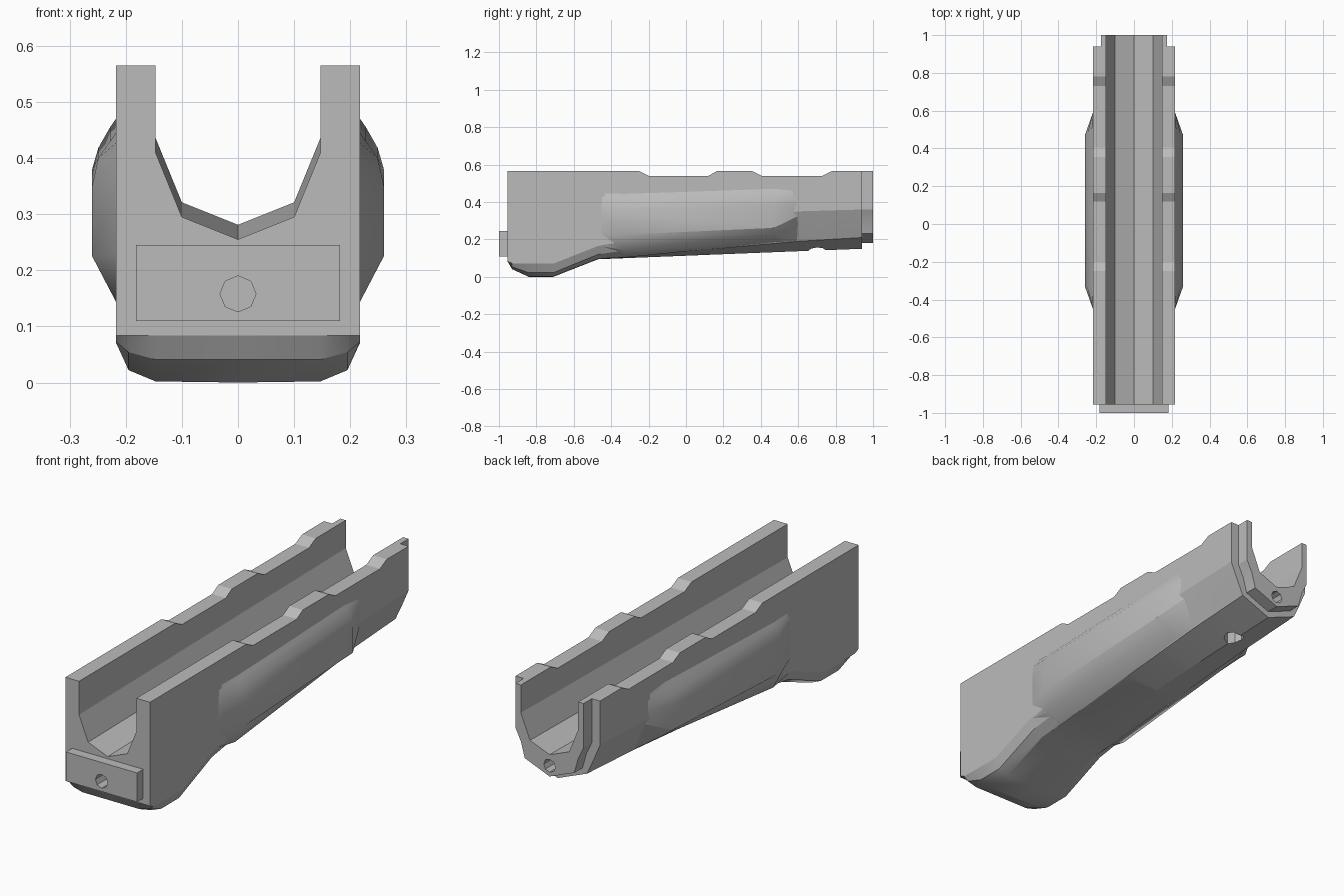
import bpy, bmesh, math
from mathutils import Matrix

if "Cube" in bpy.data.objects:
    bpy.data.objects.remove(bpy.data.objects["Cube"])

grey = bpy.data.materials.new("mid grey")
grey.diffuse_color = (0.5, 0.5, 0.5, 1)
grey.use_nodes = True
grey.node_tree.nodes["Principled BSDF"].inputs["Base Color"].default_value = grey.diffuse_color


def lerp_at(table, y):
    """Interpolate rows (y, v1, v2, ...) at y."""
    for a, b in zip(table, table[1:]):
        if y <= b[0]:
            t = (y - a[0]) / (b[0] - a[0])
            return [p + (q - p) * t for p, q in zip(a[1:], b[1:])]
    return table[-1][1:]


def loft(name, rings):
    """Skin closed rings of points and cap both ends."""
    bm = bmesh.new()
    rows = [[bm.verts.new(p) for p in r] for r in rings]
    n = len(rows[0])
    for a, b in zip(rows, rows[1:]):
        for i in range(n):
            j = (i + 1) % n
            bm.faces.new((a[i], a[j], b[j], b[i]))
    bm.faces.new(rows[0][::-1])
    bm.faces.new(rows[-1])
    bmesh.ops.remove_doubles(bm, verts=bm.verts, dist=1e-5)
    bmesh.ops.recalc_face_normals(bm, faces=bm.faces)
    return finish(name, bm)


def finish(name, bm):
    me = bpy.data.meshes.new(name)
    bm.to_mesh(me)
    bm.free()
    me.materials.append(grey)
    ob = bpy.data.objects.new(name, me)
    bpy.context.collection.objects.link(ob)
    return ob


def drill(ob, name, centre, radius, depth, axis):
    """Cut an octagonal hole."""
    bm = bmesh.new()
    rot = Matrix.Rotation(math.pi / 2, 4, 'X') if axis == 'Y' else Matrix()
    bmesh.ops.create_cone(bm, cap_ends=True, segments=8, radius1=radius,
                          radius2=radius, depth=depth,
                          matrix=Matrix.Translation(centre) @ rot)
    cutter = finish(name, bm)
    cutter.hide_render = True
    cutter.hide_viewport = True
    mod = ob.modifiers.new(name, 'BOOLEAN')
    mod.operation = 'DIFFERENCE'
    mod.solver = 'EXACT'
    mod.object = cutter


def smooth(ob, angle):
    bpy.ops.object.select_all(action='DESELECT')
    ob.select_set(True)
    bpy.context.view_layer.objects.active = ob
    bpy.ops.object.shade_smooth_by_angle(angle=math.radians(angle))


# Notched top edge: y, z
top = [(-0.955, .565), (-.25, .565), (-.2, .54), (.12, .54), (.165, .565),
       (.355, .565), (.405, .54), (.73, .54), (.78, .565), (1, .565)]
# Underside: y, side z, chamfer x z, corner x z, keel z
under = [(-.955, .084, .195, .084, .147, .084, .084),
         (-.93, .072, .195, .054, .147, .041, .041),
         (-.84, .07, .195, .022, .147, .002, 0),
         (-.71, .07, .195, .022, .147, .002, 0),
         (-.47, .165, .195, .12, .147, .096, .094),
         (.6, .35, .185, .272, .15, .19, .137),
         (.94, .36, .185, .285, .15, .21, .15)]


def section(y, side=.217, inset=0, lift=0):
    zt = lerp_at(top, y)[0]
    za, xb, zb, xc, zc, zd = lerp_at(under, y)
    rise = .026 * (y + .955) / 1.955
    outer = [(side, zt), (side, za), (xb - inset, zb + lift * .6),
             (xc - inset * .6, zc + lift * .7), (0, zd + lift)]
    inner = [(0, .255 + rise), (.1, .295 + rise), (.147, .41 + rise), (.147, zt)]
    ring = outer + [(-x, z) for x, z in outer[-2::-1]]
    ring += [(-x, z) for x, z in inner[::-1]] + inner[1:]
    return [(x, y, z) for x, z in ring]


# Trough-shaped body with a stepped rear collar
ys = sorted({r[0] for r in top[:-1]} | {r[0] for r in under})
rings = [section(y) for y in ys]
for y in (.94, 1):
    rings.append(section(y, .175, .038, .03))
body = loft("channel_body", rings)
drill(body, "rear_hole_cutter", (0, 1, .23), .03, .16, 'Y')
drill(body, "bottom_hole_cutter", (0, .7, .12), .045, .18, 'Z')
smooth(body, 22)

# Raised grip pads on both sides
shape_front = [(.212, .45), (.228, .43), (.249, .40), (.26, .35), (.26, .225),
               (.217, .143), (.147, .103)]
shape_rear = [(.212, .478), (.228, .455), (.249, .418), (.26, .38), (.26, .262),
              (.217, .228), (.15, .183)]
flat_front = [(.214, .45), (.214, .43), (.214, .40), (.214, .35), (.214, .23),
              (.214, .165), (.145, .10)]
flat_rear = [(.214, .49), (.214, .46), (.214, .43), (.214, .39), (.205, .325),
             (.183, .27), (.148, .19)]
for s, label in ((1, "right"), (-1, "left")):
    pad = [[(s * x, y, z) for x, z in prof + [(.16, prof[-1][1] + .05), (.16, prof[0][1])]]
           for y, prof in ((-.46, flat_front), (-.33, shape_front),
                           (.47, shape_rear), (.6, flat_rear))]
    smooth(loft(label + "_grip_pad", pad), 30)

# Front mounting plate with a hole
plate = loft("front_plate", [[(x, y, z) for x, z in
             ((-.182, .11), (.182, .11), (.182, .245), (-.182, .245))]
             for y in (-1, -.95)])
for ob, label in ((plate, "plate_hole_cutter"), (body, "front_hole_cutter")):
    drill(ob, label, (0, -.97, .158), .032, .14, 'Y')
